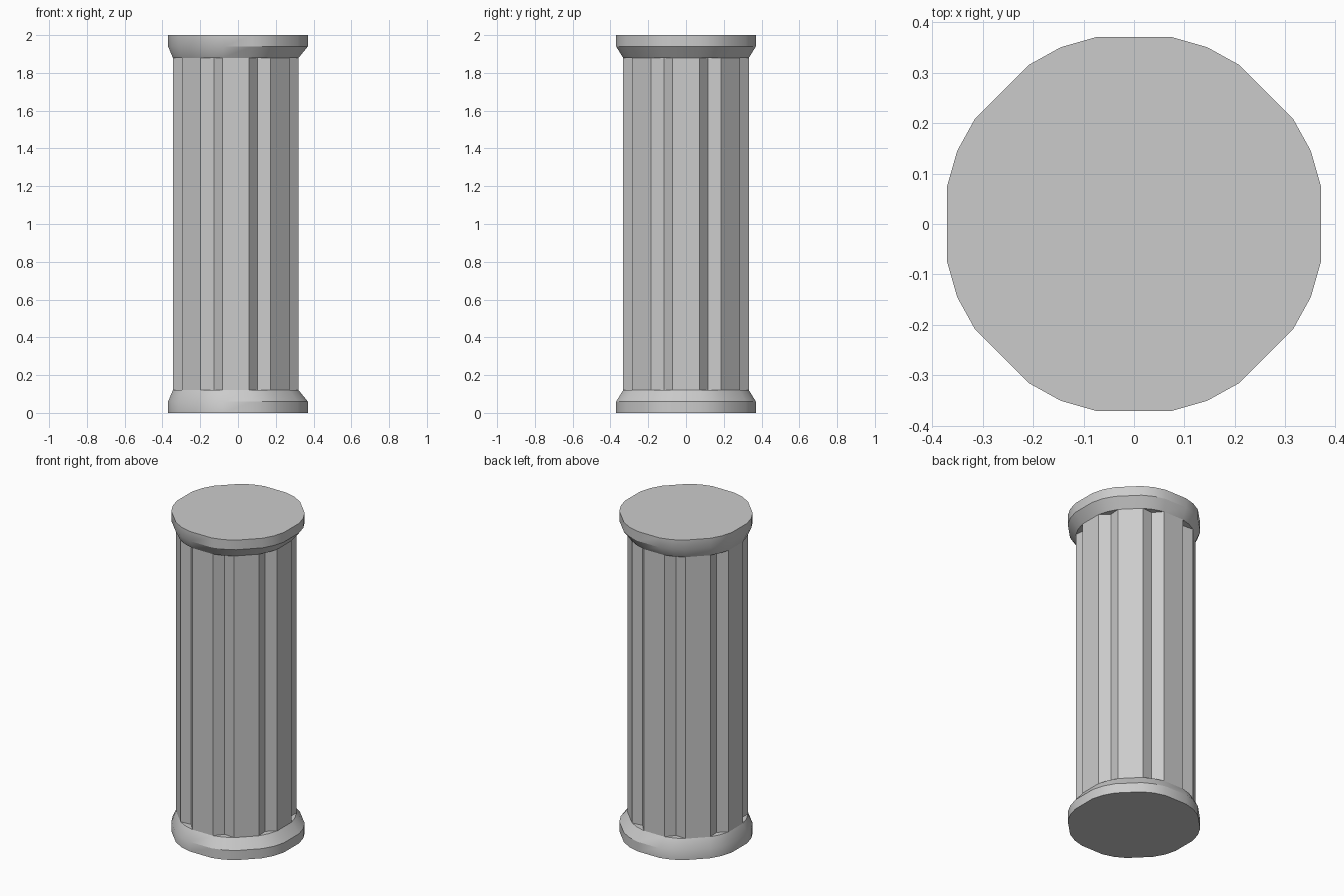
import bpy, bmesh
from math import sin, cos, pi, atan2, hypot, radians

cube = bpy.data.objects.get("Cube")
if cube:
    bpy.data.objects.remove(cube, do_unlink=True)

stone = bpy.data.materials.new("grey_stone")
stone.use_nodes = True
stone.diffuse_color = (0.6, 0.6, 0.6, 1)
stone.node_tree.nodes["Principled BSDF"].inputs["Base Color"].default_value = (0.6, 0.6, 0.6, 1)

SHIFT = -0.012  # the shaft sits slightly off the centre of its end blocks


def outline(apothem, half_width, mid_radius):
    """Eight flat ridges with one extra point between each pair."""
    spread, corner = atan2(half_width, apothem), hypot(apothem, half_width)
    points = []
    for i in range(8):
        a = i * pi / 4
        for r, t in ((corner, a - spread), (corner, a + spread), (mid_radius, a + pi / 8)):
            points.append((r * cos(t), r * sin(t)))
    return points


def loft(name, rings, capped, smooth):
    """Join rings of (outline, x offset, z) into one solid."""
    bm = bmesh.new()
    loops = [[bm.verts.new((x + dx, y, z)) for x, y in pts] for pts, dx, z in rings]
    for low, high in zip(loops, loops[1:]):
        for i in range(len(low)):
            j = (i + 1) % len(low)
            bm.faces.new((low[i], low[j], high[j], high[i]))
    if capped:
        bm.faces.new(loops[0][::-1])
        bm.faces.new(loops[-1])
    bmesh.ops.recalc_face_normals(bm, faces=bm.faces[:])
    mesh = bpy.data.meshes.new(name)
    bm.to_mesh(mesh)
    bm.free()
    mesh.materials.append(stone)
    obj = bpy.data.objects.new(name, mesh)
    bpy.context.collection.objects.link(obj)
    if smooth:
        bpy.ops.object.select_all(action='DESELECT')
        obj.select_set(True)
        bpy.context.view_layer.objects.active = obj
        bpy.ops.object.shade_smooth_by_angle(angle=radians(30))
    return obj


wide = outline(0.37, 0.076, 0.379)
neck = outline(0.333, 0.07, 0.341)
fluted = outline(0.333, 0.071, 0.303)

# Base and capital: straight band with a bevel towards the shaft
loft("base", [(wide, 0, 0), (wide, 0, 0.06), (neck, SHIFT, 0.12)], True, True)
loft("capital", [(neck, SHIFT, 1.88), (wide, 0, 1.94), (wide, 0, 2)], True, True)

# Shaft with eight V-shaped flutes
loft("fluted_shaft", [(fluted, SHIFT, 0.12), (fluted, SHIFT, 1.88)], False, False)
